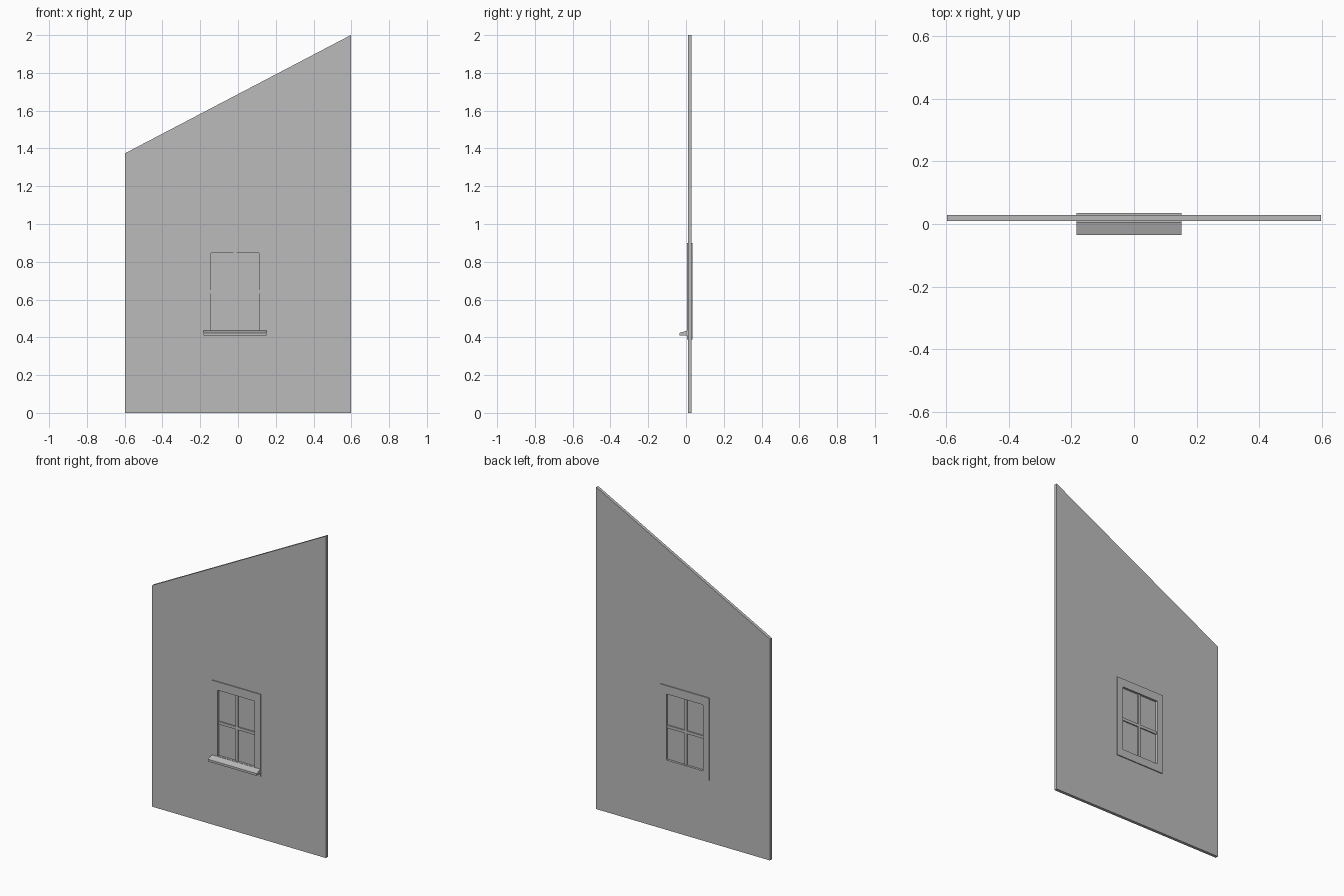
import bpy

if "Cube" in bpy.data.objects:
    bpy.data.objects.remove(bpy.data.objects["Cube"])

grey = bpy.data.materials.new("plain grey")
grey.diffuse_color = (0.5, 0.5, 0.5, 1)
grey.use_nodes = True
grey.node_tree.nodes["Principled BSDF"].inputs["Base Color"].default_value = grey.diffuse_color


def add(name, verts, faces):
    me = bpy.data.meshes.new(name)
    me.from_pydata(verts, [], faces)
    me.materials.append(grey)
    ob = bpy.data.objects.new(name, me)
    bpy.context.collection.objects.link(ob)
    return ob


def rect(x0, x1, z0, z1):
    return [(x0, z0), (x1, z0), (x1, z1), (x0, z1)]


def ring_panel(name, outer, inner, y0, y1):
    """Upright four-sided panel with a four-sided opening."""
    verts = [(x, y, z) for y in (y0, y1) for loop in (outer, inner) for x, z in loop]
    faces = []
    for i in range(4):
        j = (i + 1) % 4
        faces += [(i, j, j + 4, i + 4),              # front
                  (i + 8, i + 12, j + 12, j + 8),    # back
                  (i, i + 8, j + 8, j),              # outer edge
                  (i + 4, j + 4, j + 12, i + 12)]    # reveal
    return add(name, verts, faces)


def prism_x(name, profile, x0, x1):
    """Extrude a (y, z) profile, anticlockwise seen from +x, along x."""
    n = len(profile)
    verts = [(x, y, z) for x in (x0, x1) for y, z in profile]
    faces = [tuple(reversed(range(n))), tuple(range(n, 2 * n))]
    faces += [(i, (i + 1) % n, (i + 1) % n + n, i + n) for i in range(n)]
    return add(name, verts, faces)


def box(name, x0, x1, y0, y1, z0, z1):
    return prism_x(name, [(y0, z0), (y1, z0), (y1, z1), (y0, z1)], x0, x1)


# Wall with sloping top and window opening
opening = rect(-0.143, 0.111, 0.437, 0.847)
ring_panel("wall", [(-0.597, 0), (0.597, 0), (0.597, 2.0), (-0.597, 1.375)],
           opening, 0.010, 0.029)

# Window frame, proud of the wall on both sides
ring_panel("window_frame", rect(-0.183, 0.152, 0.388, 0.899), opening, 0.004, 0.035)

# Glazing bars and pane
box("vertical_bar", -0.025, -0.008, 0.011, 0.028, 0.437, 0.847)
box("horizontal_bar", -0.143, 0.111, 0.011, 0.028, 0.633, 0.651)
box("window_pane", -0.143, 0.111, 0.018, 0.021, 0.437, 0.847)

# Sloping sill on the front
prism_x("window_sill", [(-0.035, 0.409), (0.006, 0.409), (0.006, 0.436), (-0.035, 0.423)],
        -0.183, 0.152)
